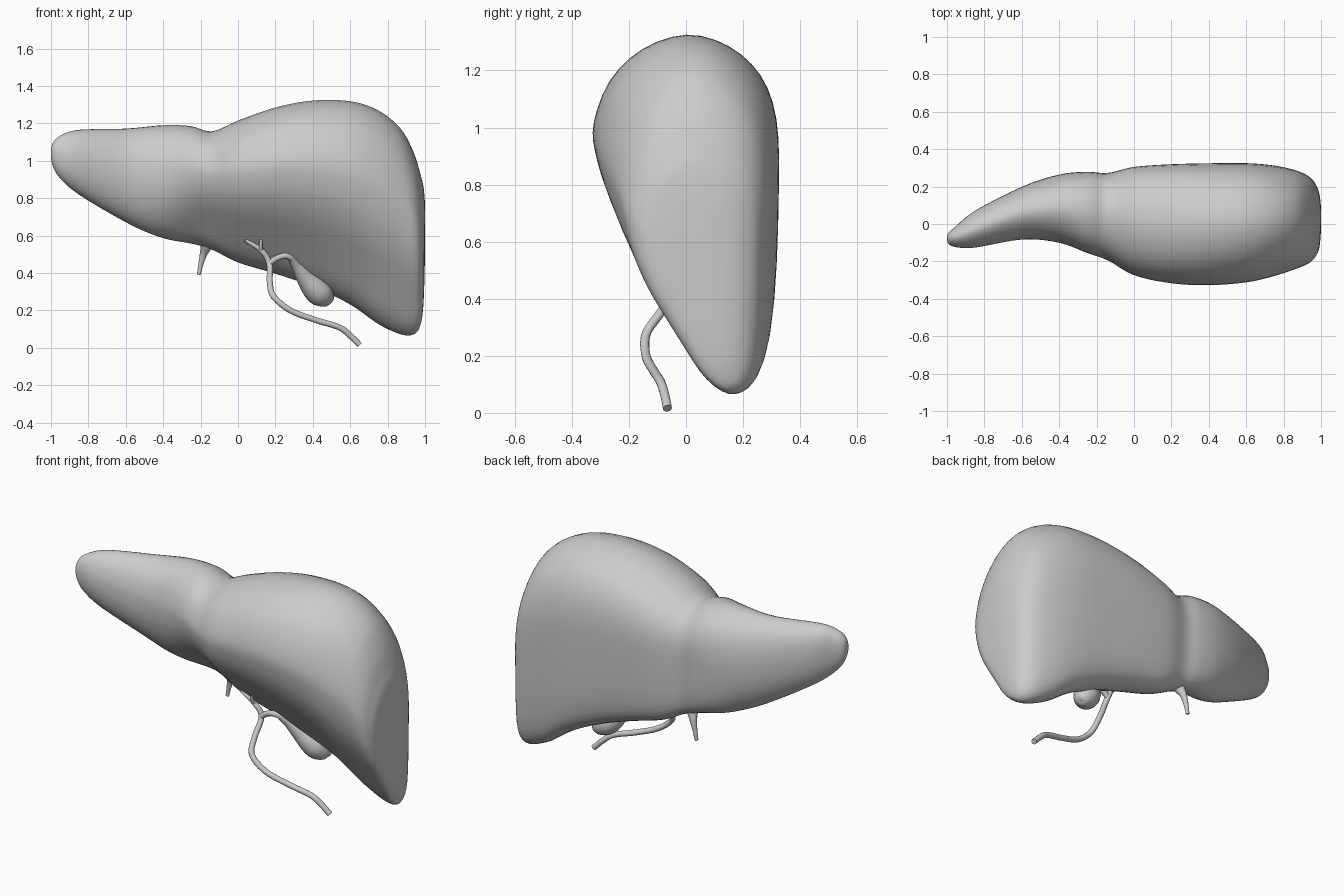
import bpy, bmesh
from mathutils import Vector


def spline(pts, n, closed=False):
    """Smoothly resample a list of control tuples, n steps per span."""
    m = len(pts)
    pick = lambda i: Vector(pts[i % m] if closed else pts[max(0, min(m - 1, i))])
    out = []
    for i in range(m if closed else m - 1):
        a, b, c, d = (pick(i + k) for k in (-1, 0, 1, 2))
        for j in range(n):
            t = j / n
            out.append(0.5 * (2 * b + (c - a) * t + (2 * a - 5 * b + 4 * c - d) * t * t
                              + (3 * b - a - 3 * c + d) * t ** 3))
    if not closed:
        out.append(Vector(pts[-1]))
    return out


def tube(name, pts):
    """Round tube through (x, y, z, radius) points."""
    cu = bpy.data.curves.new(name, 'CURVE')
    cu.dimensions = '3D'
    cu.bevel_depth = 1.0
    cu.bevel_resolution = 5
    cu.use_fill_caps = True
    path = spline(pts, 6)
    sp = cu.splines.new('POLY')
    sp.points.add(len(path) - 1)
    for p, v in zip(sp.points, path):
        p.co = (v[0], v[1], v[2], 1)
        p.radius = max(v[3], 0.002)
    sp.use_smooth = True
    bpy.context.collection.objects.link(bpy.data.objects.new(name, cu))


# Liver: section (across, height) swept along x, teardrop on the big lobe, oval on the small one
teardrop = [(0, 1), (-.48, .95), (-.83, .84), (-1, .69), (-.985, .595), (-.88, .485),
            (-.67, .37), (-.4, .265), (-.13, .165), (.12, .075), (.36, .02), (.6, 0),
            (.84, .04), (.96, .17), (1, .5), (.98, .71), (.81, .86), (.46, .96)]
oval = [(0, 1), (-.4, .955), (-.77, .84), (-.97, .67), (-1, .54), (-.97, .42),
        (-.85, .28), (-.65, .16), (-.4, .07), (-.12, .015), (.15, 0), (.4, .02),
        (.68, .1), (.91, .26), (1, .47), (.96, .68), (.77, .85), (.42, .955)]
# Stations: x, bottom z, top z, front y, back y
stations = [(-1, 1.02, 1.06, -.085, -.065), (-.99, .97, 1.095, -.108, -.045),
            (-.95, .905, 1.135, -.124, -.01), (-.85, .82, 1.167, -.127, .07),
            (-.6, .67, 1.173, -.082, .2), (-.4, .583, 1.192, -.1, .265),
            (-.25, .555, 1.187, -.155, .279), (-.14, .525, 1.158, -.192, .272),
            (0, .455, 1.217, -.272, .305), (.2, .395, 1.288, -.315, .319),
            (.4, .325, 1.325, -.325, .324), (.6, .23, 1.322, -.31, .325),
            (.75, .125, 1.273, -.276, .312), (.87, .07, 1.175, -.236, .285),
            (.94, .07, 1.045, -.205, .25), (.975, .12, .93, -.165, .205),
            (.992, .24, .86, -.12, .155), (1, .5, .77, -.03, .09)]
ring_a, ring_b = spline(teardrop, 3, True), spline(oval, 3, True)
n = len(ring_a)
bm = bmesh.new()
rings = []
for x, zb, zt, yf, yb in spline(stations, 5):
    # blend the two sections across the groove
    mix = max(0, min(1, (-.14 - x) / .4))
    mix = mix * mix * (3 - 2 * mix)
    mid, half = (yf + yb) / 2, (yb - yf) / 2
    rings.append([bm.verts.new((x, mid + half * p[0], zb + (zt - zb) * p[1]))
                  for p in (a.lerp(b, mix) for a, b in zip(ring_a, ring_b))])
for a, b in zip(rings, rings[1:]):
    for i in range(n):
        j = (i + 1) % n
        bm.faces.new((a[i], a[j], b[j], b[i]))
bm.faces.new(rings[0])
bm.faces.new(rings[-1])
# Soften the surface slightly
for _ in range(2):
    bmesh.ops.smooth_vert(bm, verts=[v for v in bm.verts if abs(v.co.x) < .96], factor=.5,
                          use_axis_x=False, use_axis_y=True, use_axis_z=True)
bmesh.ops.recalc_face_normals(bm, faces=bm.faces)
for f in bm.faces:
    f.smooth = True
me = bpy.data.meshes.new("liver")
bm.to_mesh(me)
bm.free()
bpy.context.collection.objects.link(bpy.data.objects.new("liver", me))

# Ligament: flared stalk under the groove
tube("ligament", [(-.165, .165, .6, .05), (-.17, .18, .545, .032), (-.185, .195, .5, .02),
                  (-.2, .2, .44, .013), (-.21, .2, .39, .01)])

# Bile ducts
r = .016
tube("bile_duct", [(.65, -.065, .016, r), (.6, -.075, .065, r), (.54, -.09, .11, r),
                   (.41, -.115, .15, r), (.28, -.14, .2, r), (.19, -.14, .275, r),
                   (.17, -.09, .35, r), (.168, -.02, .45, r), (.125, -.025, .52, .014),
                   (.04, -.03, .575, .009)])
tube("hepatic_branch", [(.125, -.025, .52, .012), (.122, -.04, .545, .01),
                        (.125, -.05, .585, .008)])
tube("cystic_duct", [(.168, -.02, .45, r), (.2, -.02, .475, r), (.25, -.025, .492, r),
                     (.285, -.01, .478, r), (.31, .025, .445, .02)])

# Gallbladder
tube("gallbladder", [(.285, -.01, .475, .016), (.315, .03, .435, .03), (.36, .07, .375, .05),
                     (.405, .1, .325, .068), (.44, .12, .29, .07), (.47, .135, .265, .055),
                     (.492, .145, .247, .03), (.498, .147, .241, .004)])
